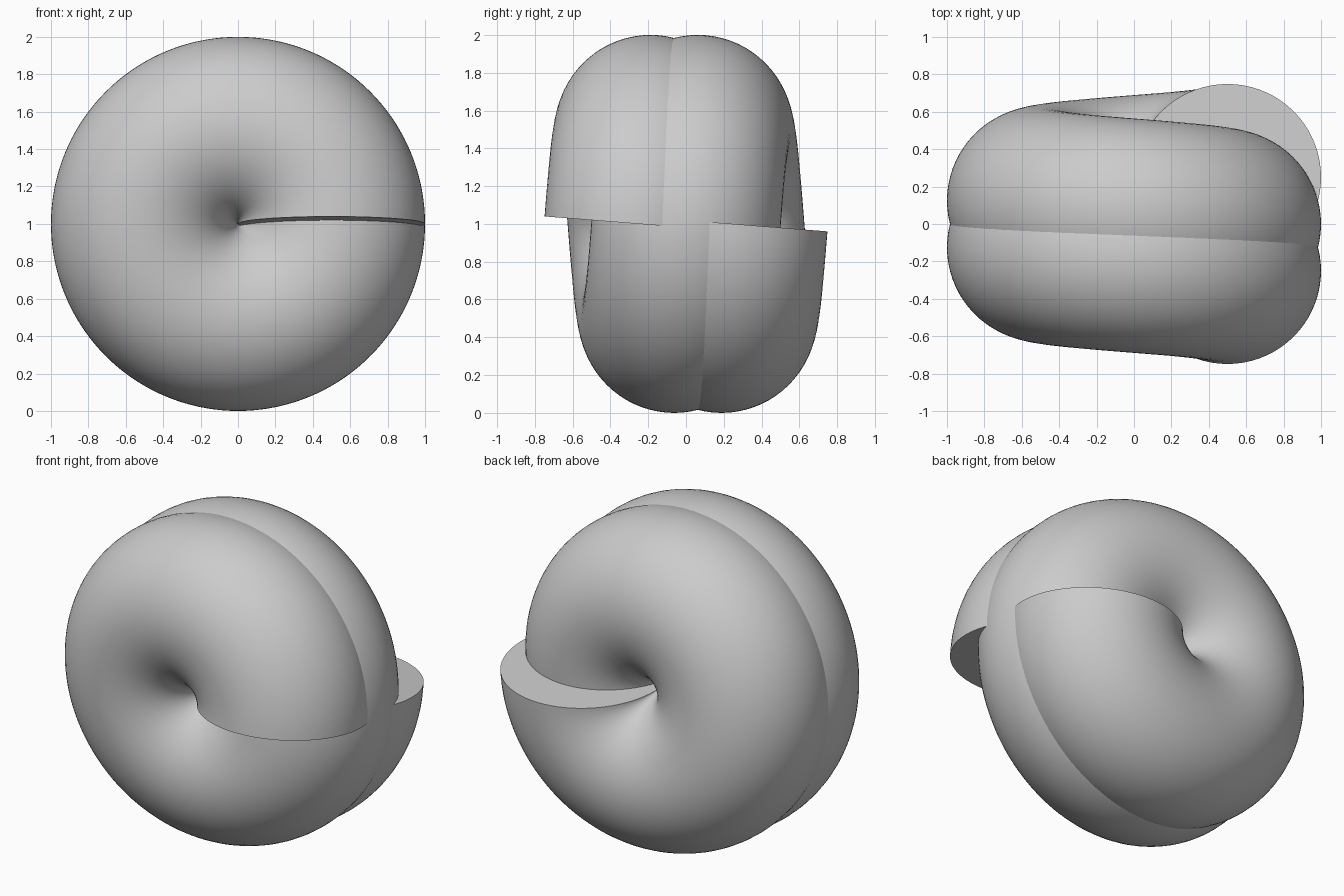
import bpy, bmesh
from math import sin, cos, pi, radians
from mathutils import Vector

if "Cube" in bpy.data.objects:
    bpy.data.objects.remove(bpy.data.objects["Cube"])

R, TUBE = 0.5, 0.5            # helix radius and tube radius
TURNS, PITCH = 2, 0.25        # turns around the y axis, rise per turn
STEPS, SIDES = 144, 72        # steps per turn, sides of the tube
LEAN = PITCH / (2 * pi)


def ring(t):
    """Points of the round section square to the helix at angle t."""
    out = Vector((cos(t), 0, sin(t)))
    across = Vector((LEAN * sin(t), R, -LEAN * cos(t))).normalized()
    centre = out * R + Vector((0, LEAN * (t - TURNS * pi), 1))
    return [centre + TUBE * (cos(a) * out + sin(a) * across)
            for a in (2 * pi * i / SIDES for i in range(SIDES))]


# Coiled tube swept along the helix
bm = bmesh.new()
rings = [[bm.verts.new(p) for p in ring(2 * pi * k / STEPS)]
         for k in range(TURNS * STEPS + 1)]
for a, b in zip(rings, rings[1:]):
    for i in range(SIDES):
        j = (i + 1) % SIDES
        bm.faces.new((a[i], a[j], b[j], b[i]))

# Flat end caps
bm.faces.new(rings[0][::-1])
bm.faces.new(rings[-1])
bmesh.ops.recalc_face_normals(bm, faces=bm.faces)
if bm.calc_volume(signed=True) < 0:
    bmesh.ops.reverse_faces(bm, faces=bm.faces)

mesh = bpy.data.meshes.new("coiled_tube")
bm.to_mesh(mesh)
bm.free()
coil = bpy.data.objects.new("coiled_tube", mesh)
bpy.context.collection.objects.link(coil)
bpy.context.view_layer.objects.active = coil
coil.select_set(True)
bpy.ops.object.shade_smooth_by_angle(angle=radians(30))
